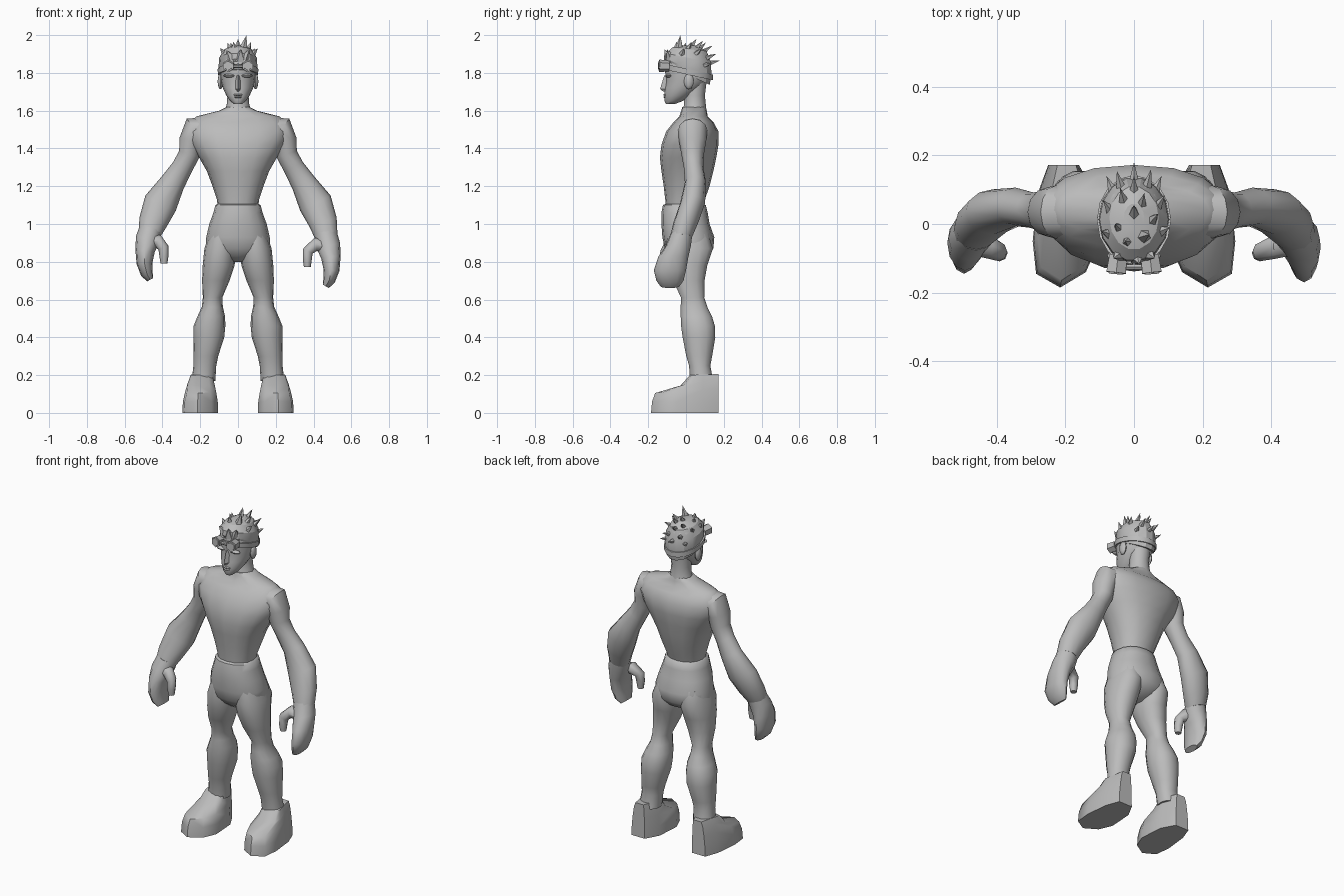
import bpy, bmesh, math
from mathutils import Vector, Matrix

grey = bpy.data.materials.new("plain grey")
grey.diffuse_color = (0.5, 0.5, 0.5, 1)


def finish(name, bm, angle):
    """Turn a bmesh into a shaded object; angle 0 keeps it flat."""
    bmesh.ops.recalc_face_normals(bm, faces=bm.faces)
    mesh = bpy.data.meshes.new(name)
    bm.to_mesh(mesh)
    bm.free()
    mesh.materials.append(grey)
    if angle:
        mesh.shade_smooth()
        mesh.set_sharp_from_angle(angle=math.radians(angle))
    ob = bpy.data.objects.new(name, mesh)
    bpy.context.collection.objects.link(ob)
    return ob


def loft(name, rings, angle=50):
    """Skin a list of equal-length point rings and cap both ends."""
    bm = bmesh.new()
    rows = [[bm.verts.new(p) for p in ring] for ring in rings]
    n = len(rows[0])
    for a, b in zip(rows, rows[1:]):
        for i in range(n):
            j = (i + 1) % n
            bm.faces.new((a[i], a[j], b[j], b[i]))
    bm.faces.new(rows[0])
    bm.faces.new(rows[-1])
    return finish(name, bm, angle)


def oval(z, x0, x1, y0, y1, n=16, slope=0.0, power=1.0):
    """Level oval ring between x and y limits, optionally tilted or squared."""
    cx, cy, rx, ry = (x0 + x1) / 2, (y0 + y1) / 2, (x1 - x0) / 2, (y1 - y0) / 2
    pts = []
    for i in range(n):
        a = math.tau * i / n
        c, s = math.cos(a), math.sin(a)
        x = cx + rx * math.copysign(abs(c) ** power, c)
        y = cy + ry * math.copysign(abs(s) ** power, s)
        pts.append((x, y, z + slope * (y - cy)))
    return pts


def body(name, rows, **kw):
    """Centred loft from rows of height, half width, front y, back y."""
    return loft(name, [oval(z, -w, w, f, b, **kw) for z, w, f, b in rows])


def limb(name, side, path, n=12):
    """Tube along rows of x, y, z, half width, half depth, square to the path."""
    pts = [Vector(p[:3]) for p in path]
    rings = []
    for i, (c, p) in enumerate(zip(pts, path)):
        t = pts[min(i + 1, len(pts) - 1)] - pts[max(i - 1, 0)]
        u = Vector((-t.z, 0, t.x)).normalized()
        ring = []
        for k in range(n):
            a = math.tau * k / n
            v = c + u * (p[3] * math.cos(a)) + Vector((0, p[4] * math.sin(a), 0))
            ring.append((v.x * side, v.y, v.z))
        rings.append(ring)
    return loft(name, rings)


def ball(name, loc, size, segs=10, angle=50):
    bm = bmesh.new()
    bmesh.ops.create_uvsphere(bm, u_segments=segs, v_segments=6, radius=1)
    bm.transform(Matrix.Translation(loc) @ Matrix.Diagonal((*size, 1)))
    return finish(name, bm, angle)


def cone(name, base, tip, r0, r1, segs, angle=0):
    base, tip = Vector(base), Vector(tip)
    d = tip - base
    bm = bmesh.new()
    bmesh.ops.create_cone(bm, cap_ends=True, segments=segs, radius1=r0, radius2=r1, depth=d.length)
    bm.transform(Matrix.Translation((base + tip) / 2) @ d.to_track_quat('Z', 'Y').to_matrix().to_4x4())
    return finish(name, bm, angle)


# Torso, pelvis and neck
body("torso", [
    (1.08, .105, -.105, .085), (1.13, .112, -.11, .10), (1.20, .135, -.118, .125),
    (1.28, .165, -.13, .145), (1.35, .205, -.138, .16), (1.42, .25, -.13, .172),
    (1.49, .275, -.105, .172), (1.54, .255, -.065, .145), (1.57, .22, -.035, .115),
    (1.60, .10, -.025, .11), (1.62, .06, -.02, .105)], power=.9)
body("pelvis", [
    (.80, .05, -.04, .05), (.83, .11, -.08, .11), (.87, .172, -.112, .145),
    (.93, .168, -.125, .15), (1.0, .152, -.13, .125), (1.06, .13, -.13, .115),
    (1.10, .12, -.122, .105), (1.11, .10, -.10, .085)], power=.9)
body("neck", [(1.59, .075, -.025, .11), (1.63, .06, -.01, .105),
              (1.68, .056, -.01, .10), (1.76, .06, -.01, .11)], n=12)

# Head with face details
body("head", [
    (1.635, .022, -.105, -.06), (1.65, .04, -.113, -.02), (1.68, .062, -.115, .03),
    (1.72, .080, -.112, .08), (1.76, .090, -.105, .115), (1.80, .095, -.11, .125),
    (1.85, .095, -.11, .13), (1.90, .085, -.09, .115), (1.93, .05, -.05, .08)])
loft("nose", [[(-.010, -.10, 1.79), (.010, -.10, 1.79), (0, -.116, 1.785)],
              [(-.019, -.10, 1.715), (.019, -.10, 1.715), (0, -.137, 1.715)],
              [(-.010, -.10, 1.702), (.010, -.10, 1.702), (0, -.122, 1.702)]], 0)
ball("upper_lip", (0, -.109, 1.684), (.026, .011, .006))
ball("lower_lip", (0, -.109, 1.672), (.021, .011, .006))
for s, tag in ((-1, "right"), (1, "left")):
    ball("ear_" + tag, (s * .093, .015, 1.755), (.015, .026, .042), 8)
    ball("brow_" + tag, (s * .045, -.093, 1.785), (.034, .018, .010), 8)

# Hair cap tilted down to the nape, with swept spikes
loft("hair_cap", [
    oval(1.785, -.095, .095, -.09, .128, 14, -.45),
    oval(1.83, -.103, .103, -.112, .138, 14, -.35),
    oval(1.88, -.100, .100, -.108, .135, 14, -.2),
    oval(1.925, -.072, .072, -.075, .11, 14, -.1),
    oval(1.945, -.03, .03, -.03, .06, 14)], 25)
spikes = [(.045, -.03, 2.0), (-.025, -.05, 1.965), (.0, .055, 1.98), (-.055, .0, 1.96),
          (.07, .03, 1.965), (-.095, -.02, 1.93), (.105, -.01, 1.93), (-.09, .07, 1.93),
          (.09, .085, 1.93), (.0, .14, 1.945), (-.05, .155, 1.90), (.05, .16, 1.90),
          (.0, .18, 1.865), (-.08, .14, 1.85), (.08, .14, 1.85), (.015, -.115, 1.925),
          (.06, -.10, 1.925), (-.06, -.10, 1.92), (.03, .09, 1.97), (-.04, .105, 1.96)]
centre = Vector((0, .0, 1.83))
for i, tip in enumerate(spikes):
    d = Vector(tip) - centre
    r = 1 / math.sqrt((d.x / .1) ** 2 + (d.y / .12) ** 2 + (d.z / .11) ** 2)
    cone(f"hair_spike_{i + 1}", centre + d * r * .7 + Vector((0, -.025, -.01)), tip, .034, 0, 5)

# Goggles pushed up on the forehead, held by a strap
strap = [oval(z, -w, w, -.118, .142, 16, -.22) for z, w in
         ((1.79, .10), (1.79, .106), (1.82, .108), (1.82, .10))]
loft("goggle_strap", strap, 30)
for s, tag in ((-1, "right"), (1, "left")):
    cone("goggle_cup_" + tag, (s * .046, -.09, 1.836), (s * .052, -.142, 1.838), .029, .033, 6)
    cone("goggle_lens_" + tag, (s * .052, -.14, 1.838), (s * .0525, -.146, 1.838), .026, .024, 6)
cone("goggle_bridge", (-.03, -.125, 1.835), (.03, -.125, 1.835), .009, .009, 6)

# Arms, hands and thumbs; the left hand hangs slightly lower and further forward
for s, tag in ((-1, "right"), (1, "left")):
    dz, dy = (-.035, -.025) if s > 0 else (0, 0)
    limb("arm_" + tag, s, [
        (.17, .035, 1.50, .065, .075), (.225, .035, 1.495, .078, .078),
        (.25, .035, 1.44, .062, .072), (.258, .035, 1.37, .056, .06),
        (.295, .04, 1.30, .056, .052), (.345, .05, 1.22, .066, .056),
        (.41, .035, 1.11, .090, .066), (.45, .0, 1.01, .076, .066),
        (.468, -.025, .95 + dz / 2, .060, .058)])
    limb("hand_" + tag, s, [
        (.46, -.02, .98 + dz / 2, .06, .056), (.478, -.04, .92 + dz, .064, .066),
        (.492, -.055 + dy / 2, .86 + dz, .052, .080), (.495, -.06 + dy, .79 + dz, .042, .085),
        (.482, -.06 + dy, .735 + dz, .032, .072), (.465, -.06 + dy, .705 + dz, .018, .05)])
    dx = -.025 if s > 0 else 0
    limb("thumb_" + tag, s, [
        (.47, -.045, .91 + dz, .035, .045), (.425 + dx / 2, -.065, .91 + dz / 2, .036, .036),
        (.395 + dx, -.08, .875 + dz / 2, .028, .028), (.392 + dx, -.085, .83 + dz / 2, .024, .024),
        (.392 + dx, -.085, .79 + dz / 2, .018, .018)], 8)

# Legs and shoes
leg_rows = [(.95, .02, .150, -.10, .12), (.87, .008, .178, -.11, .145), (.78, .018, .187, -.095, .115),
            (.70, .045, .190, -.07, .10), (.61, .083, .186, -.028, .098), (.56, .080, .192, -.03, .115),
            (.51, .068, .215, -.03, .14), (.46, .067, .235, -.028, .155), (.40, .073, .236, -.02, .157),
            (.30, .105, .236, .0, .14), (.25, .115, .236, .015, .13), (.17, .12, .245, .02, .145)]
sole = [(.105, -.06), (.14, -.14), (.215, -.185), (.285, -.145), (.295, -.05),
        (.28, .09), (.25, .175), (.16, .175), (.115, .09)]
ankle = Vector((.183, .085))
for s, tag in ((-1, "right"), (1, "left")):
    loft("leg_" + tag, [[(s * x, y, z) for x, y, z in oval(*row, n=14, power=.92)] for row in leg_rows])

    def layer(side_scale, front_scale, z_front, z_back):
        ring = []
        for x, y in sole:
            k = (y + .185) / .36
            f = front_scale if y < ankle.y else .96
            ring.append((s * (ankle.x + (x - ankle.x) * side_scale),
                         ankle.y + (y - ankle.y) * f, z_front + (z_back - z_front) * k))
        return ring
    loft("shoe_" + tag, [layer(1, 1, 0, 0), layer(.97, .98, .06, .06), layer(.86, .92, .105, .13),
                         layer(.74, .42, .145, .18), layer(.6, .24, .20, .205)], 55)
